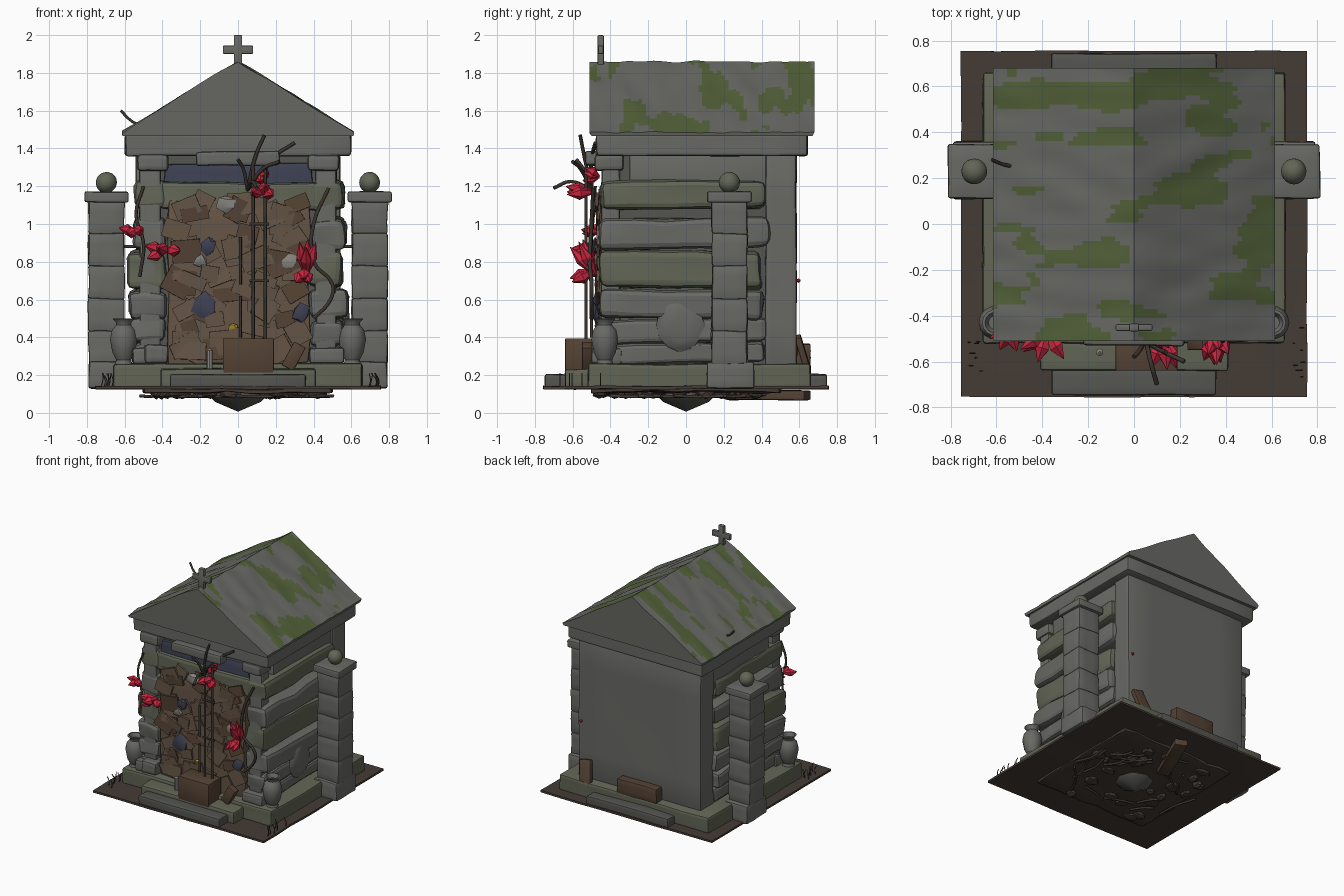
import bpy, bmesh, math, random
from mathutils import Vector, Matrix, noise

if "Cube" in bpy.data.objects:
    bpy.data.objects.remove(bpy.data.objects["Cube"])

random.seed(7)
MATS = {}
COLORS = dict(stone=(.14, .14, .13), dark=(.09, .09, .083), moss=(.085, .12, .04), mossy=(.12, .13, .09),
              dirt=(.06, .045, .035), wood=(.09, .055, .035), rubble=(.13, .09, .06), rust=(.045, .035, .028),
              red=(.6, .02, .05), slate=(.05, .055, .09), pale=(.24, .23, .21), gold=(.5, .33, .04))


def mat(name):
    if name not in MATS:
        m = bpy.data.materials.new(name)
        m.diffuse_color = (*COLORS[name], 1)
        m.use_nodes = True
        m.node_tree.nodes["Principled BSDF"].inputs["Base Color"].default_value = m.diffuse_color
        MATS[name] = m
    return MATS[name]


def finish(name, bm, m, smooth=35, moss=0):
    me = bpy.data.meshes.new(name)
    bmesh.ops.recalc_face_normals(bm, faces=bm.faces)
    me.materials.append(mat(m))
    if moss:
        me.materials.append(mat('moss'))
        for f in bm.faces:
            c = f.calc_center_median()
            if f.normal.z > .3 and noise.fractal(Vector((c.x * 2.2, c.y * 6, 4)), 1, 2, 3) > moss:
                f.material_index = 1
    bm.to_mesh(me)
    bm.free()
    ob = bpy.data.objects.new(name, me)
    bpy.context.collection.objects.link(ob)
    if smooth:
        bpy.ops.object.select_all(action='DESELECT')
        ob.select_set(True)
        bpy.context.view_layer.objects.active = ob
        bpy.ops.object.shade_smooth_by_angle(angle=math.radians(smooth))
    return ob


def rough(bm, amt, freq=7):
    for v in bm.verts:
        v.co += noise.noise_vector(v.co * freq) * amt


def block(name, x, y, z, m='stone', bevel=.012, amt=0, rot=None, cuts=2):
    """Worn box from three (min, max) ranges."""
    bm = bmesh.new()
    c = Vector([sum(r) / 2 for r in (x, y, z)])
    s = [r[1] - r[0] for r in (x, y, z)]
    bmesh.ops.create_cube(bm, size=1, matrix=Matrix.Diagonal((*s, 1)))
    if amt:
        bmesh.ops.subdivide_edges(bm, edges=bm.edges[:], cuts=cuts, use_grid_fill=True)
    if bevel:
        sharp = [e for e in bm.edges if e.calc_face_angle(0) > .8]
        bmesh.ops.bevel(bm, geom=sharp, offset=bevel, segments=2, profile=.5, affect='EDGES')
    if rot:
        for ang, ax in zip(rot, 'XYZ'):
            bm.transform(Matrix.Rotation(ang, 4, ax))
    bm.transform(Matrix.Translation(c))
    if amt:
        rough(bm, amt)
    return finish(name, bm, m)


def lathe(name, loc, prof, m='stone', n=14):
    bm = bmesh.new()
    rings = [[bm.verts.new((loc[0] + r * math.cos(2 * math.pi * i / n), loc[1] + r * math.sin(2 * math.pi * i / n),
                            loc[2] + h)) for i in range(n)] for r, h in prof]
    for a, b in zip(rings, rings[1:]):
        for i in range(n):
            bm.faces.new((a[i], a[(i + 1) % n], b[(i + 1) % n], b[i]))
    bm.faces.new(rings[0])
    bm.faces.new(rings[-1])
    return finish(name, bm, m)


def rock(name, loc, size, m='stone', amt=.02, sub=2):
    bm = bmesh.new()
    bmesh.ops.create_icosphere(bm, subdivisions=sub, radius=1)
    bm.transform(Matrix.Translation(loc) @ Matrix.Diagonal((*size, 1)))
    rough(bm, amt, 12)
    return finish(name, bm, m)


def tube(name, pts, r=.008, m='rust'):
    cu = bpy.data.curves.new(name, 'CURVE')
    cu.dimensions = '3D'
    cu.bevel_depth, cu.bevel_resolution, cu.resolution_u, cu.use_fill_caps = r, 1, 4, True
    sp = cu.splines.new('BEZIER')
    sp.bezier_points.add(len(pts) - 1)
    for bp, p in zip(sp.bezier_points, pts):
        bp.co = p
        bp.handle_left_type = bp.handle_right_type = 'AUTO'
    cu.materials.append(mat(m))
    bpy.context.collection.objects.link(bpy.data.objects.new(name, cu))


def flower(name, loc, dirs, length, width):
    """Pointed faceted petals radiating from one place."""
    bm = bmesh.new()
    for d in dirs:
        q = Vector(d).normalized().to_track_quat('Z', 'Y').to_matrix().to_4x4()
        M = Matrix.Translation(loc) @ q
        for r1, r2, z0, z1 in ((.25, 1, 0, .55), (1, .05, .55, 1)):
            bmesh.ops.create_cone(bm, segments=6, radius1=r1 * width, radius2=r2 * width, depth=(z1 - z0) * length,
                                  matrix=M @ Matrix.Translation((0, 0, (z0 + z1) / 2 * length)))
    finish(name, bm, 'red', 0)


# ground plate with a sagging, rooty underside
block('ground', (-.755, .755), (-.755, .755), (.126, .142), 'dirt', 0, .005, cuts=8)
block('earth_underside', (-.5, .5), (-.5, .5), (.108, .13), 'dirt', .01, .015, cuts=8)
lathe('hanging_stone', (0, 0, .008), [(.004, 0), (.12, .05), (.14, .07), (.1, .1)], 'dark', 8)
for i in range(26):
    a, d = random.uniform(0, 6.28), random.uniform(.2, .55)
    rock('under_clod', (d * math.cos(a), d * math.sin(a), .105), (random.uniform(.03, .07), random.uniform(.03, .07), .03),
         'dirt', .01, 1)
for i in range(20):
    a, d = random.uniform(0, 6.28), random.uniform(.25, .5)
    p = Vector((d * math.cos(a), d * math.sin(a), .09))
    t = Vector((-math.sin(a), math.cos(a), 0)) * random.uniform(.08, .18)
    tube('under_root', [p - t, p * .95, p + t], .009, 'dirt')
block('under_log', (-.05, .05), (.2, .66), (.07, .12), 'wood', .01, .01, (0, 0, -.4))

# plinth and steps
block('plinth', (-.66, .66), (-.52, .66), (.13, .26), 'mossy', .015, .008, cuts=5)
block('front_step_upper', (-.41, .41), (-.64, -.5), (.13, .235), 'mossy', .012, .006)
block('front_step_lower', (-.36, .36), (-.745, -.63), (.13, .205), 'dark', .012, .006)
block('back_step', (-.36, .36), (.64, .745), (.13, .205), 'dark', .012, .006)

# core, back wall and mossy side courses
block('core', (-.46, .46), (-.4, .46), (.25, 1.37), 'dark', 0)
block('back_wall', (-.54, .54), (.42, .585), (.25, 1.37), 'stone', .012, .006, cuts=4)
courses = [(.26, .37), (.37, .5), (.5, .65), (.66, .86), (.87, 1.03), (1.08, 1.23)]
for s in (-1, 1):
    X = lambda a, b: tuple(sorted((s * a, s * b)))
    block('upper_side_wall', X(.4, .525), (-.3, .5), (1.15, 1.37), 'stone', .01)
    for i, (a, b) in enumerate(courses):
        block('side_course', X(.38, .56 + random.uniform(-.02, .025)), (-.455, .42 + random.uniform(-.03, .02)), (a, b),
              'mossy' if i in (3, 5) else 'stone', .035, .018, (random.uniform(-.025, .025), 0, 0), 4)
    # front corner posts
    block('corner_post', X(.41, .52), (-.45, -.35), (.26, 1.37), 'stone', .015, .008, cuts=4)
    block('corner_base', X(.38, .56), (-.5, -.34), (.26, .345), 'stone', .015, .006)
    block('corner_capital', X(.37, .535), (-.485, -.33), (1.28, 1.37), 'stone', .02, .006)
    # free-standing pillars tied to the walls
    block('pillar_foot', X(.59, .79), (.11, .36), (.13, .27), 'stone', .012, .006)
    for k in range(5):
        block('pillar_block', X(.602, .792), (.135, .325), (.26 + k * .172, .435 + k * .172), 'stone', .01, .008)
    block('pillar_cap', X(.582, .812), (.112, .348), (1.115, 1.172), 'stone', .01, .004)
    rock('pillar_ball', (s * .697, .23, 1.22), (.056, .056, .056), 'mossy', .002, 3)
    tube('tie_bar', [(s * .5, .2, .88), (s * .66, .2, .88)], .009)
    # urns
    lathe('urn', (s * .605, -.43, .26), [(.045, 0), (.04, .02), (.06, .06), (.073, .13), (.062, .18), (.04, .205),
                                        (.042, .22), (.058, .238), (.045, .24), (.03, .21)])
rock('leaning_boulder', (.56, -.03, .47), (.03, .13, .15), 'stone', .015)

# entablature, lintel and gabled roof
block('entablature', (-.597, .597), (-.475, .645), (1.36, 1.48), 'stone', .015, .006, cuts=5)
block('door_lintel', (-.22, .22), (-.53, -.44), (1.31, 1.385), 'stone', .015, .008, (0, -.02, 0))
bm = bmesh.new()
N, K = 60, 60
rows = []
for j in range(N + 1):
    y = -.51 + 1.19 * j / N
    xs = [-.615 + 1.23 * i / K for i in range(K + 1)]
    rows.append([bm.verts.new((x, y, 1.485 + .375 * (1 - abs(x) / .615)
                               + .012 * noise.noise(Vector((x * 5, y * 9, 3))))) for x in xs])
for a, b in zip(rows, rows[1:]):
    for i in range(K):
        bm.faces.new((a[i], a[i + 1], b[i + 1], b[i]))
low = [[bm.verts.new((x, y, 1.465)) for x in (-.61, .61)] for y in (-.5, .67)]
for r, l in ((rows[0], low[0]), (rows[-1], low[1])):
    bm.faces.new(r + l[::-1])
for c, l in ((0, 0), (-1, 1)):
    bm.faces.new([r[c] for r in rows] + [low[1][l], low[0][l]])
bm.faces.new((low[0][0], low[0][1], low[1][1], low[1][0]))
bm.normal_update()
finish('gable_roof', bm, 'stone', 35, .14)
block('cross_upright', (-.022, .022), (-.468, -.435), (1.83, 2.0), 'stone', .006)
block('cross_arm', (-.08, .08), (-.466, -.437), (1.9, 1.945), 'stone', .006)

# doorway choked with ragged boards under a mossy cross course
block('doorway_fill', (-.37, .38), (-.455, -.38), (.26, 1.12), 'rubble', .01, .015, cuts=5)
block('front_course', (-.42, .42), (-.45, -.38), (1.08, 1.22), 'mossy', .025, .015, cuts=4)
block('dark_fabric', (-.39, .39), (-.425, -.39), (1.18, 1.32), 'slate', .01, .012)
for i in range(66):
    x, z = random.uniform(-.33, .34), random.uniform(.32, 1.13)
    w, h = random.uniform(.04, .08), random.uniform(.03, .07)
    y = -.455 - random.uniform(0, .015)
    block('ragged_board', (x - w, x + w), (y - .008, y + .008), (z - h, z + h), random.choice(('rubble', 'wood', 'rubble')), 0,
          0, (random.uniform(-.1, .1), random.uniform(-.6, .6), random.uniform(-.08, .08)))
for x, z, r, m in ((-.16, .88, .05, 'slate'), (-.18, .57, .075, 'slate'), (.33, .53, .055, 'slate'), (-.06, 1.11, .055, 'pale'),
                   (.26, .8, .05, 'pale'), (-.2, .8, .04, 'pale'), (-.02, .45, .03, 'gold')):
    rock('wedged_shard', (x, -.475, z), (r, .02, r * .9), m, .02, 1)
block('front_rubble_stone', (-.5, -.37), (-.52, -.42), (.26, .36), 'stone', .02, .012)

# planter, iron rods, candle, planks
block('planter_box', (-.08, .19), (-.64, -.48), (.21, .395), 'wood', .006)
for x in (.08, .145):
    tube('iron_rod', [(x, -.53, .38), (x, -.53, 1.3)], .009)
for z0, z1 in ((.4, .62), (.68, .93)):
    tube('short_rod', [(.012, -.5, z0), (.012, -.5, z1)], .008)
for z in (.7, 1.0):
    tube('rod_tie', [(.06, -.53, z), (.165, -.53, z)], .008)
lathe('candle', (-.15, -.56, .23), [(.016, 0), (.016, .1), (.004, .11)], 'pale', 8)
block('loose_plank', (.26, .33), (-.55, -.5), (.23, .37), 'wood', .005, 0, (0, .5, 0))
block('back_crate', (-.2, .15), (.585, .66), (.25, .365), 'wood', .008, .005)
block('back_leaning_slab', (.4, .5), (.6, .635), (.22, .41), 'wood', .008, .004, (.3, .2, 0))

# vines, twigs and grass
tube('vine_right', [(.4, -.5, .5), (.49, -.5, .6), (.5, -.5, .68), (.4, -.51, .8), (.4, -.5, 1.0), (.48, -.49, 1.19)], .011)
tube('vine_left', [(-.52, -.49, .72), (-.5, -.5, .9), (-.54, -.49, 1.05), (-.5, -.48, 1.2)], .009)
for e in ((.3, -.48, 1.43), (.14, -.56, 1.47), (.22, -.6, 1.33), (0, -.58, 1.34), (.1, -.7, 1.19)):
    b = Vector((.05, -.5, 1.18))
    tube('branch', [b, b.lerp(Vector(e), .5) + Vector((0, -.01, .04)), e], .01)
tube('roof_twig', [(-.52, .25, 1.52), (-.57, .26, 1.55), (-.62, .28, 1.6)], .008)
for i in range(14):
    x, y = random.choice((-1, 1)) * random.uniform(.67, .74), random.uniform(-.7, -.45)
    tube('grass', [(x, y, .13), (x + .01, y, .17), (x + random.uniform(-.02, .02), y, .21)], .003, 'dirt')

# red flowers
flower('flower_right', (.36, -.48, .73), [(-.2, -.5, 1), (.3, -.5, 1), (0, -.9, 1), (.05, -.35, 1)], .2, .032)
flower('flower_right_low', (.35, -.49, .75), [(0, -1, -.3), (-.3, -.7, -.4), (.2, -.8, -.4)], .13, .035)
flower('flower_left', (-.38, -.47, .86), [(-.9, -.6, .2), (.5, -.8, 0), (-.3, -1, .1), (-.7, -.6, -.3)], .14, .035)
flower('flower_far_left', (-.54, -.46, .96), [(-.9, -.4, .2), (-.4, -.8, -.1), (.3, -1, .1)], .1, .03)
flower('flower_top', (.13, -.49, 1.17), [(-.4, -1, 0), (.4, -1, -.1), (.1, -1, .2)], .15, .035)
flower('flower_top_upper', (.12, -.46, 1.25), [(.3, -.8, .2), (0, -.8, -.2), (.3, -.6, .4)], .09, .03)
rock('back_bud', (.51, .595, .7), (.012, .012, .012), 'red', 0, 1)
